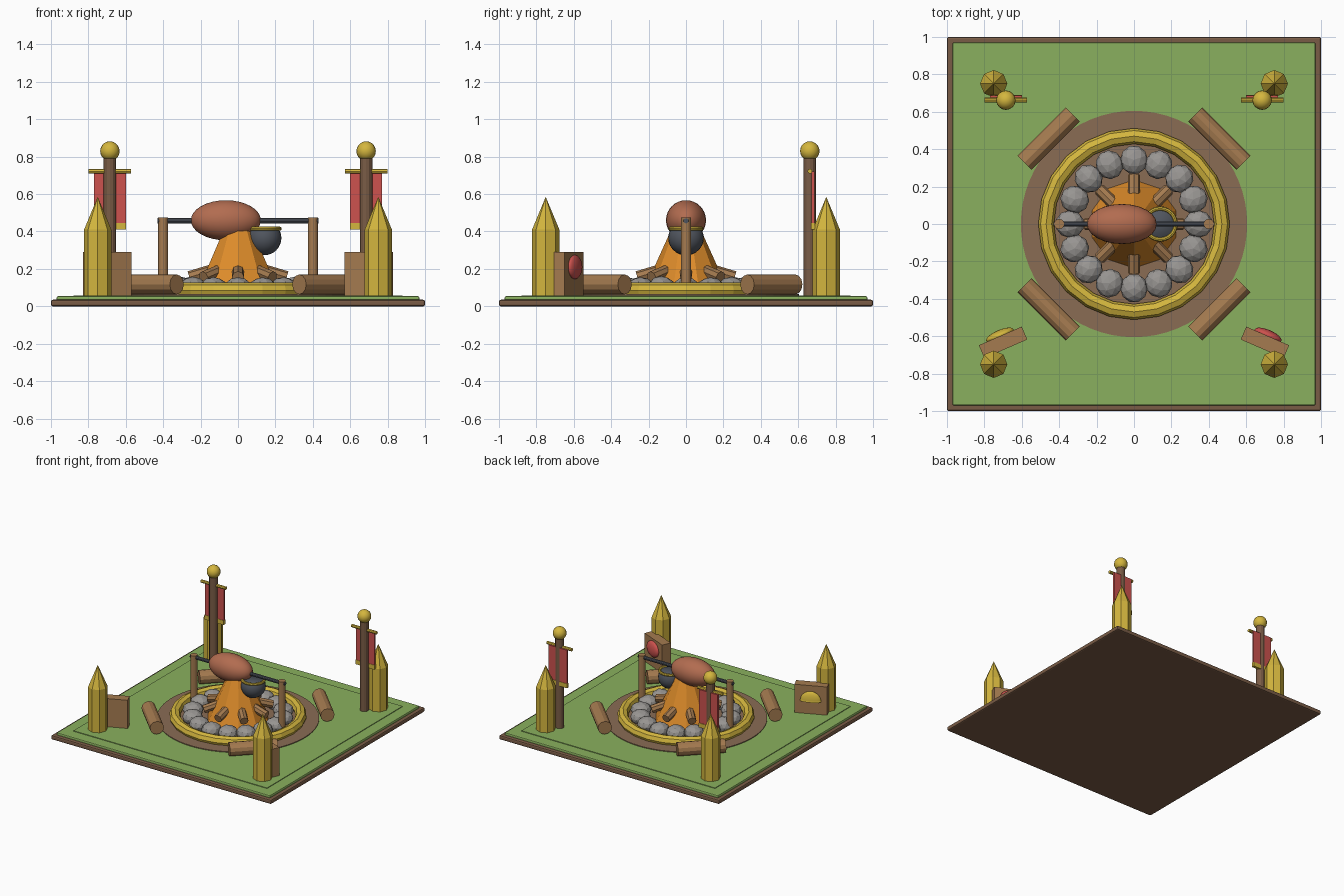
import bpy, bmesh, random
from math import radians, sin, cos, pi
from mathutils import Vector

random.seed(4)
if "Cube" in bpy.data.objects:
    bpy.data.objects.remove(bpy.data.objects["Cube"])


def material(name, *srgb):
    mat = bpy.data.materials.new(name)
    mat.use_nodes = True
    colour = [((c / 255 + 0.055) / 1.055) ** 2.4 for c in srgb] + [1]
    mat.diffuse_color = colour
    mat.node_tree.nodes["Principled BSDF"].inputs["Base Color"].default_value = colour
    return mat


GRASS = material("grass green", 138, 176, 94)
DIRT = material("packed dirt", 138, 108, 84)
BARK = material("dark bark", 122, 92, 70)
WOOD = material("warm wood", 165, 123, 80)
GOLD = material("gold", 212, 182, 62)
RED = material("banner red", 205, 82, 78)
FIRE = material("fire orange", 222, 140, 42)
STONE = material("grey stone", 152, 149, 146)
IRON = material("dark iron", 80, 85, 94)
MEAT = material("roast brown", 178, 108, 80)


def finish(name, mat, smooth=False):
    ob = bpy.context.object
    ob.name = ob.data.name = name
    ob.data.materials.append(mat)
    if smooth:
        bpy.ops.object.shade_smooth_by_angle(angle=radians(40))
    return ob


def box(name, mat, centre, size, turn=0, bevel=0):
    bpy.ops.mesh.primitive_cube_add(size=1, location=centre, rotation=(0, 0, turn))
    ob = finish(name, mat)
    ob.scale = size
    bpy.ops.object.transform_apply(location=False, rotation=False, scale=True)
    if bevel:
        mod = ob.modifiers.new("soft edge", "BEVEL")
        mod.width, mod.segments = bevel, 2
    return ob


def rod(name, mat, start, end, r1, r2=None, sides=12, smooth=False):
    start, end = Vector(start), Vector(end)
    axis = end - start
    bpy.ops.mesh.primitive_cone_add(
        vertices=sides, radius1=r1, radius2=r1 if r2 is None else r2,
        depth=axis.length, location=(start + end) / 2,
        rotation=axis.to_track_quat("Z", "Y").to_euler())
    return finish(name, mat, smooth)


def ball(name, mat, centre, scale, turn=0, segments=24, rings=16):
    bpy.ops.mesh.primitive_uv_sphere_add(
        segments=segments, ring_count=rings, radius=1, location=centre, rotation=(0, 0, turn))
    ob = finish(name, mat, True)
    ob.scale = scale
    return ob


def ring(name, mat, centre, major, minor, segments, sides, smooth=False):
    bpy.ops.mesh.primitive_torus_add(
        location=centre, major_radius=major, minor_radius=minor,
        major_segments=segments, minor_segments=sides)
    return finish(name, mat, smooth)


def cut_plane(ob, height, keep_above):
    # Slice a mesh at a local height and cap the opening
    bm = bmesh.new()
    bm.from_mesh(ob.data)
    side = -1 if keep_above else 1
    bmesh.ops.bisect_plane(bm, geom=bm.verts[:] + bm.edges[:] + bm.faces[:],
                           plane_co=(0, 0, height), plane_no=(0, 0, side), clear_outer=True)
    bmesh.ops.holes_fill(bm, edges=[e for e in bm.edges if e.is_boundary])
    bm.to_mesh(ob.data)
    bm.free()


# Ground
box("base_slab", BARK, (0, 0, 0.0175), (2, 2, 0.035), bevel=0.01)
box("grass_layer", GRASS, (0, 0, 0.04), (1.94, 1.94, 0.028), bevel=0.008)
box("grass_top", GRASS, (0, 0, 0.052), (1.76, 1.76, 0.014))
rod("dirt_circle", DIRT, (0, 0, 0.04), (0, 0, 0.065), 0.605, sides=64)

# Fire pit
rim = ring("fire_pit_rim", GOLD, (0, 0, 0.085), 0.47, 0.042, 24, 8)
for i in range(16):
    a = i * pi / 8
    bpy.ops.mesh.primitive_ico_sphere_add(
        subdivisions=2, radius=1, location=(0.343 * cos(a), 0.343 * sin(a), 0.1),
        rotation=(0, 0, a))
    stone = finish("pit_stone", STONE)
    stone.scale = (0.078, 0.074, 0.058 + random.uniform(-0.004, 0.004))
rod("flame", FIRE, (0, 0, 0.065), (0, 0, 0.54), 0.235, 0.02, sides=10)
for i in range(8):
    a = i * pi / 4
    rod("firewood", WOOD, (0.26 * cos(a), 0.26 * sin(a), 0.155),
        (0.06 * cos(a), 0.06 * sin(a), 0.215), 0.033, sides=8)

# Spit with roast
for x in (-0.4, 0.4):
    rod("spit_post", WOOD, (x, 0, 0.06), (x, 0, 0.476), 0.027)
rod("spit_bar", IRON, (-0.43, 0, 0.457), (0.43, 0, 0.457), 0.014, sides=10)
ball("roast", MEAT, (-0.065, 0, 0.46), (0.187, 0.107, 0.107))

# Cooking pot
pot = ball("cooking_pot", IRON, (0.14, 0, 0.365), (0.092, 0.095, 0.092))
cut_plane(pot, 0.55, False)
ring("pot_rim", GOLD, (0.14, 0, 0.415), 0.083, 0.011, 24, 8, True)

# Log seats around the circle
for i in range(4):
    a = pi / 4 + i * pi / 2
    mid = Vector((0.645 * cos(a), 0.645 * sin(a), 0.117))
    along = Vector((-sin(a), cos(a), 0)) * 0.182
    rod("log_seat", WOOD, mid - along, mid + along, 0.053)

for s in (-1, 1):
    # Pointed corner stakes
    for y in (-0.75, 0.75):
        rod("corner_stake", GOLD, (0.75 * s, y, 0.05), (0.75 * s, y, 0.41), 0.073, sides=8)
        rod("stake_point", GOLD, (0.75 * s, y, 0.41), (0.75 * s, y, 0.585), 0.073, 0, sides=8)

    # Banner poles
    x, y = 0.685 * s, 0.662
    rod("banner_pole", BARK, (x, y, 0.05), (x, y, 0.81), 0.033)
    ball("pole_knob", GOLD, (x, y, 0.83), (0.052, 0.052, 0.052), segments=16, rings=10)
    rod("banner_bar", GOLD, (x - 0.113, y, 0.722), (x + 0.113, y, 0.722), 0.013, sides=8)
    box("banner_cloth", RED, (x, 0.68, 0.575), (0.17, 0.016, 0.29))
    box("banner_hem", GOLD, (x, 0.68, 0.428), (0.172, 0.022, 0.036))

    # Crates with an emblem on the inner side
    turn = radians(-23.5 * s)
    box("crate", WOOD, (0.7 * s, -0.633, 0.173), (0.25, 0.075, 0.235), turn)
    spot = (0.7 * s - 0.042 * sin(turn), -0.633 + 0.042 * cos(turn))
    if s > 0:
        ball("round_shield", RED, (*spot, 0.21), (0.078, 0.028, 0.064), turn)
    else:
        dome = ball("gold_dome", GOLD, (*spot, 0.165), (0.08, 0.028, 0.08), turn)
        cut_plane(dome, 0, True)
